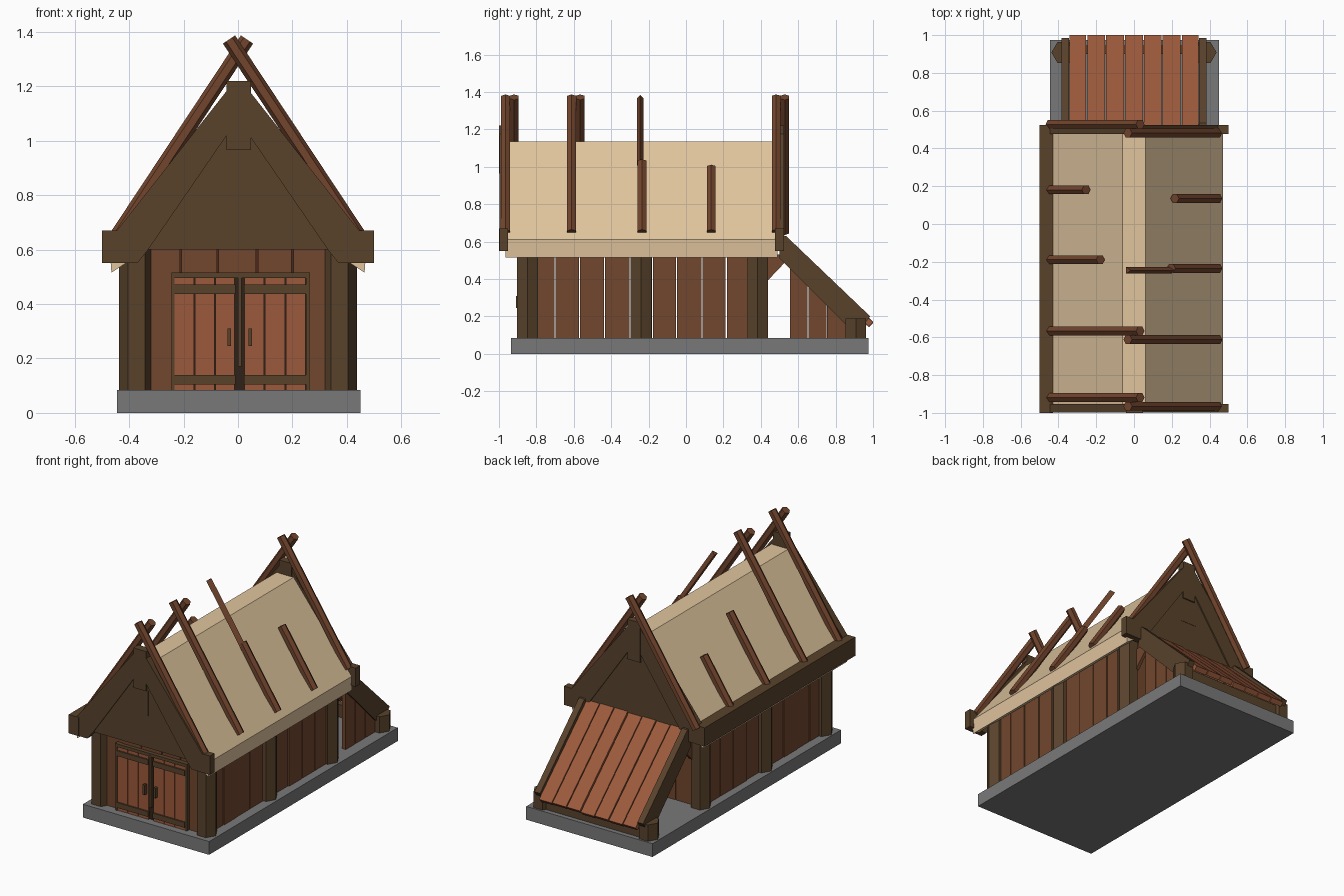
import bpy, bmesh, math, random
from mathutils import Vector

if "Cube" in bpy.data.objects:
    bpy.data.objects.remove(bpy.data.objects["Cube"])

random.seed(4)


def material(name, r, g, b):
    m = bpy.data.materials.new(name)
    lin = [((c / 255 + 0.055) / 1.055) ** 2.4 for c in (r, g, b)]
    m.diffuse_color = (*lin, 1)
    m.use_nodes = True
    m.node_tree.nodes["Principled BSDF"].inputs["Base Color"].default_value = m.diffuse_color
    return m


STONE = material("grey stone", 121, 121, 121)
DARK = material("dark timber", 88, 66, 43)
WALL = material("brown planks", 114, 71, 46)
POLE = material("roof pole wood", 114, 69, 45)
RED = material("red planks", 156, 90, 60)
THATCH = material("straw thatch", 224, 197, 158)
BLACK = material("door shadow", 48, 34, 24)


def loft(name, a, b, mat):
    """Solid between two matching rings of points."""
    bm = bmesh.new()
    va = [bm.verts.new(p) for p in a]
    vb = [bm.verts.new(p) for p in b]
    n = len(va)
    bm.faces.new(va)
    bm.faces.new(vb[::-1])
    for i in range(n):
        bm.faces.new((va[i], vb[i], vb[(i + 1) % n], va[(i + 1) % n]))
    bmesh.ops.recalc_face_normals(bm, faces=bm.faces)
    me = bpy.data.meshes.new(name)
    bm.to_mesh(me)
    bm.free()
    me.materials.append(mat)
    ob = bpy.data.objects.new(name, me)
    bpy.context.collection.objects.link(ob)
    return ob


def prism_y(name, pts, y0, y1, mat):
    return loft(name, [(x, y0, z) for x, z in pts], [(x, y1, z) for x, z in pts], mat)


def prism_x(name, pts, x0, x1, mat):
    return loft(name, [(x0, y, z) for y, z in pts], [(x1, y, z) for y, z in pts], mat)


def box(name, x0, x1, y0, y1, z0, z1, mat):
    return prism_y(name, [(x0, z0), (x1, z0), (x1, z1), (x0, z1)], y0, y1, mat)


def rod(name, p, q, r, mat, side, n=6):
    """n-sided rod whose first corner points along 'side'."""
    p, q = Vector(p), Vector(q)
    d = (q - p).normalized()
    v = d.cross(Vector(side)).normalized()
    u = v.cross(d)
    ring = [u * r * math.cos(2 * math.pi * i / n) + v * r * math.sin(2 * math.pi * i / n)
            for i in range(n)]
    return loft(name, [p + o for o in ring], [q + o for o in ring], mat)


# Stone base
box("stone_base", -0.445, 0.45, -0.935, 0.975, 0, 0.085, STONE)

# Hexagonal posts of the house and the lean-to
for s in (-1, 1):
    for y, top in ((-0.848, 0.6), (-0.24, 0.6), (0.383, 0.6), (0.908, 0.19)):
        rod("post", (s * 0.373, y, 0.08), (s * 0.373, y, top), 0.064, DARK, (1, 0, 0))

# Side wall planks
cuts = [-0.80, -0.70, -0.57, -0.435, -0.30, -0.18, -0.05, 0.085, 0.215, 0.34]
for s in (-1, 1):
    for a, b in zip(cuts, cuts[1:]):
        x = s * (0.375 + random.uniform(-0.006, 0.006))
        box("side_plank", x - 0.015, x + 0.015, a + 0.003, b - 0.003, 0.08, 0.6, WALL)

# Front and back wall planks
edges = [-0.34, -0.21, -0.075, 0.07, 0.2, 0.34]
for y in (-0.855, 0.385):
    for a, b in zip(edges, edges[1:]):
        yy = y + random.uniform(-0.005, 0.005)
        box("end_plank", a + 0.003, b - 0.003, yy - 0.015, yy + 0.015, 0.08, 0.63, WALL)

# Double door
box("door_shadow", -0.235, 0.255, -0.878, -0.86, 0.085, 0.5, BLACK)
for x0, x1, hx in ((-0.235, -0.01, -0.032), (0.022, 0.25, 0.045)):
    w = (x1 - x0) / 3
    for i in range(3):
        box("door_plank", x0 + i * w + 0.002, x0 + (i + 1) * w - 0.002,
            -0.888, -0.865, 0.085, 0.495, RED)
    for z in (0.105, 0.437):
        box("door_bar", x0, x1, -0.897, -0.88, z, z + 0.034, DARK)
    box("door_handle", hx - 0.007, hx + 0.007, -0.91, -0.885, 0.245, 0.31, DARK)
box("door_lintel", -0.245, 0.265, -0.897, -0.86, 0.495, 0.515, DARK)
for x in (-0.245, 0.25):
    box("door_jamb", x, x + 0.012, -0.892, -0.86, 0.085, 0.5, DARK)
box("door_centre_strip", 0.0, 0.013, -0.9, -0.87, 0.17, 0.505, DARK)

# Thatched roof
half = [(0.06, 1.135), (0.472, 0.61), (0.465, 0.515), (0.405, 0.555)]
profile = half + [(0, 1.07)] + [(-x, z) for x, z in half[::-1]]
prism_y("thatch", profile, -0.965, 0.49, THATCH)

# Gables: panel, rafters, king post, hatch
for y0, y1, out in ((-1.0, -0.95, -1), (0.475, 0.525, 1)):
    face = y0 if out < 0 else y1
    mid = (y0 + y1) / 2
    prism_y("gable_panel", [(-0.43, 0.6), (0.43, 0.6), (0.43, 0.66), (0.04, 1.15),
                            (-0.04, 1.15), (-0.43, 0.66)], mid - 0.015, mid + 0.015, DARK)
    for s in (-1, 1):
        pts = [(0.5, 0.55), (0.5, 0.67), (0.445, 0.67), (0.04, 1.185), (0, 1.185),
               (0, 1.08), (0.33, 0.6), (0.37, 0.55)]
        prism_y("gable_rafter", [(s * x, z) for x, z in pts], y0 + 0.002, y1 - 0.002, DARK)
    box("king_post", -0.042, 0.048, y0, y1, 0.965, 1.22, DARK)
    f = face - out * 0.008
    box("gable_hatch", -0.053, 0.057, min(f, mid), max(f, mid), 0.805, 0.965, DARK)

# Eave beam survives only on the left side
box("eave_beam", -0.5, -0.43, -1.0, 0.525, 0.55, 0.67, DARK)

# Crossed roof poles, some broken short
FOOT, TIP = Vector((0.445, 0, 0.65)), Vector((-0.033, 0, 1.372))
rows = [(-0.965, 1, 1), (-0.612, 1, 1), (-0.235, 0.52, 0.56), (0.135, 0.48, 0.4), (0.482, 1, 1)]


def along(s, t, y):
    p = FOOT.lerp(TIP, t)
    return Vector((s * p.x, y, p.z))


for y, right, left in rows:
    for s, t, yy in ((1, right, y), (-1, left, y + 0.046)):
        a, b = along(s, 0, yy), along(s, t, yy)
        rod("roof_pole", a, b, 0.027, POLE, Vector((0, 1, 0)).cross(b - a))
a, b = along(1, 0.5, -0.245), along(1, 1, -0.245)
rod("pole_splinter", a, b, 0.02, POLE, Vector((0, 1, 0)).cross(b - a), 3).scale = (1, 1, 1)

# Lean-to at the back: side beams, red roof boards, sill, right side wall
for s in (-1, 1):
    prism_x("lean_to_beam", [(0.5, 0.635), (0.535, 0.63), (0.985, 0.2), (0.955, 0.16),
                             (0.85, 0.16), (0.5, 0.51)], s * 0.345, s * 0.385, DARK)
    prism_x("lean_to_brace", [(0.43, 0.39), (0.44, 0.395), (0.53, 0.49), (0.5, 0.53),
                              (0.43, 0.53)], s * 0.33, s * 0.35, WALL)
boards = [-0.345, -0.25, -0.15, -0.05, 0.05, 0.148, 0.25, 0.345]
for a, b in zip(boards, boards[1:]):
    d = random.uniform(-0.004, 0.004)
    prism_x("lean_to_board", [(0.5, 0.635 + d), (1.0, 0.168 + d), (0.978, 0.145 + d),
                              (0.478, 0.612 + d)], a + 0.003, b - 0.003, RED)
box("lean_to_sill", -0.36, 0.36, 0.9, 0.945, 0.08, 0.165, DARK)
for a, b in ((0.555, 0.65), (0.655, 0.75), (0.755, 0.86)):
    prism_x("lean_to_wall_plank", [(a, 0.08), (b, 0.08), (b, 1.07 - b), (a, 1.07 - a)],
            0.35, 0.375, WALL)
